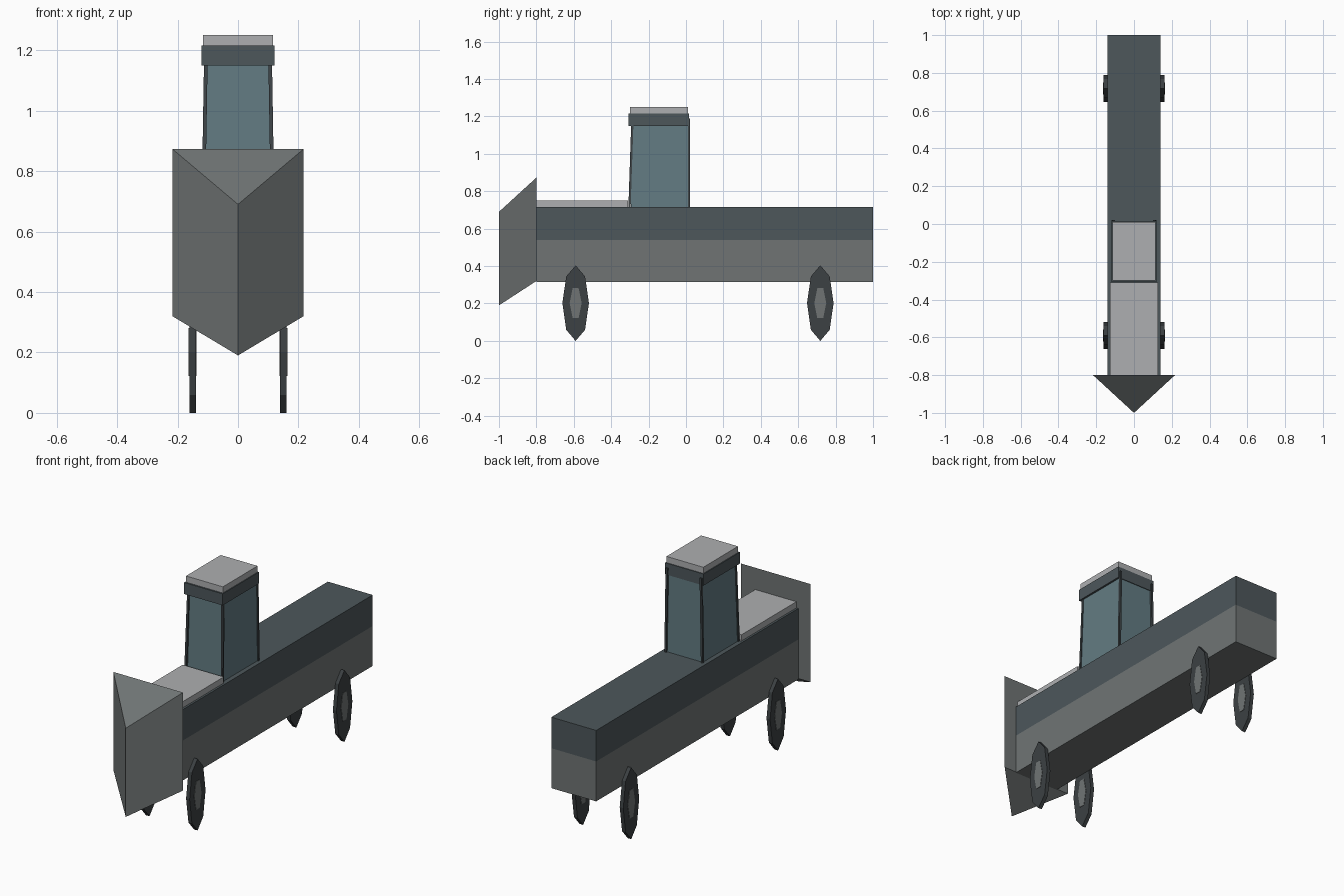
import bpy, math

if "Cube" in bpy.data.objects:
    bpy.data.objects.remove(bpy.data.objects["Cube"])

def material(name, r, g, b):
    m = bpy.data.materials.new(name)
    m.diffuse_color = (r, g, b, 1)
    m.use_nodes = True
    m.node_tree.nodes["Principled BSDF"].inputs["Base Color"].default_value = m.diffuse_color
    return m

DARK = material("dark_paint", 0.075, 0.095, 0.105)
GREY = material("grey_paint", 0.16, 0.175, 0.175)
LIGHT = material("light_paint", 0.42, 0.43, 0.44)
GLASS = material("glass", 0.125, 0.20, 0.225)
TRIM = material("trim", 0.05, 0.06, 0.065)
TYRE = material("tyre", 0.045, 0.052, 0.056)

def loft(name, rings, mat):
    """Closed solid through rings with equal point counts."""
    n = len(rings[0])
    verts = [v for ring in rings for v in ring]
    faces = [list(range(n))[::-1], [len(verts) - n + i for i in range(n)]]
    for k in range(len(rings) - 1):
        a, b = k * n, (k + 1) * n
        faces += [[a + i, a + (i + 1) % n, b + (i + 1) % n, b + i] for i in range(n)]
    me = bpy.data.meshes.new(name)
    me.from_pydata(verts, [], faces)
    me.materials.append(mat)
    ob = bpy.data.objects.new(name, me)
    bpy.context.collection.objects.link(ob)
    return ob

def rect(x0, x1, y0, y1, z):
    return [(x0, y0, z), (x1, y0, z), (x1, y1, z), (x0, y1, z)]

def box(name, hx, y0, y1, z0, z1, mat):
    return loft(name, [rect(-hx, hx, y0, y1, z0), rect(-hx, hx, y0, y1, z1)], mat)

def disc(name, sides, start, x0, x1, y, z, ry, rz, mat):
    """Elliptical prism with its axis along x."""
    ang = [start + math.tau * i / sides for i in range(sides)]
    return loft(name, [[(x, y + ry * math.cos(a), z + rz * math.sin(a)) for a in ang]
                       for x in (x0, x1)], mat)

# Hull and bonnet
box("lower_body", 0.14, -0.8, 1.0, 0.315, 0.54, GREY)
box("upper_body", 0.14, -0.8, 1.0, 0.54, 0.715, DARK)
box("bonnet", 0.128, -0.8, -0.31, 0.715, 0.75, LIGHT)

# Wedge plough
loft("plough", [
    [(-0.217, -0.8, 0.32), (0, -1.0, 0.19), (0.217, -0.8, 0.32)],
    [(-0.217, -0.8, 0.873), (0, -1.0, 0.69), (0.217, -0.8, 0.873)]], GREY)

# Cabin, slightly tapered, with leaning corner posts
loft("cabin_windows", [rect(-0.114, 0.114, -0.295, 0.013, 0.715),
                       rect(-0.109, 0.109, -0.286, 0.011, 1.16)], GLASS)
T = 0.012
for side, s in (("left", -1), ("right", 1)):
    for end, yb, yt in (("front", -0.308, -0.292), ("rear", 0.01, 0.01)):
        rings = []
        for hx, y, z in ((0.12, yb, 0.715), (0.112, yt, 1.19)):
            x0, x1 = sorted((s * hx, s * (hx - T)))
            rings.append(rect(x0, x1, y, y + T, z))
        loft(f"{end}_{side}_post", rings, TRIM)
box("roof_band", 0.12, -0.308, 0.015, 1.15, 1.215, DARK)
box("roof_cap", 0.115, -0.299, 0.01, 1.215, 1.25, LIGHT)

# Narrow octagonal wheels with hexagonal hubs
for side, s in (("left", -1), ("right", 1)):
    for end, y in (("front", -0.59), ("rear", 0.718)):
        a, b = sorted((s * 0.139, s * 0.161))
        disc(f"{end}_{side}_wheel", 8, 0, a, b, y, 0.202, 0.071, 0.202, TYRE)
        disc(f"{end}_{side}_hub", 6, 0, a - 0.002, b + 0.002, y, 0.202, 0.032, 0.092, GREY)

# Consistent outward normals
import bmesh
for ob in bpy.context.collection.objects:
    bm = bmesh.new()
    bm.from_mesh(ob.data)
    bmesh.ops.recalc_face_normals(bm, faces=bm.faces)
    bm.to_mesh(ob.data)
    bm.free()
